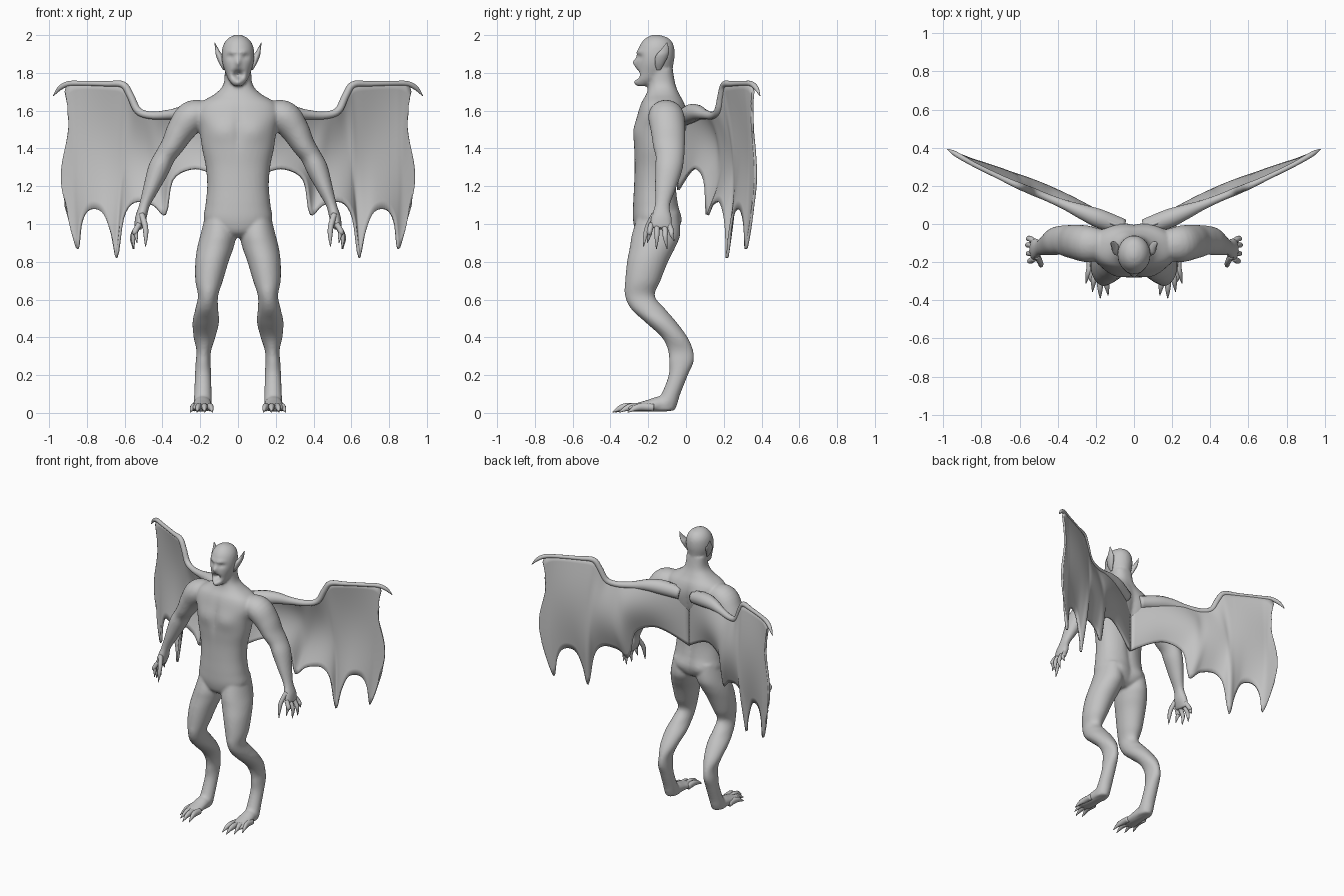
import bpy, bmesh, math
from mathutils import Vector

skin = bpy.data.materials.new("grey_skin")
skin.diffuse_color = (0.55, 0.55, 0.55, 1)


def spline(rows, n):
    """Catmull-Rom interpolation of tuples, n steps per span."""
    out = []
    for i in range(len(rows) - 1):
        p0, p1, p2, p3 = (rows[max(i - 1, 0)], rows[i], rows[i + 1], rows[min(i + 2, len(rows) - 1)])
        for k in range(n):
            t = k / n
            out.append(tuple(0.5 * (2 * b + (c - a) * t + (2 * a - 5 * b + 4 * c - d) * t * t
                                    + (3 * b - a - 3 * c + d) * t ** 3)
                             for a, b, c, d in zip(p0, p1, p2, p3)))
    return out + [tuple(rows[-1])]


def spow(v, e):
    return math.copysign(abs(v) ** e, v)


def skin_rings(bm, rings, mirror, sculpt=None):
    """Bridge rings of points into a closed tube, optionally mirrored in x."""
    for s in ((1, -1) if mirror else (1,)):
        vr = []
        for r in rings:
            pts = [sculpt(p.copy()) if sculpt else p for p in r]
            vr.append([bm.verts.new((p.x * s, p.y, p.z)) for p in pts])
        n = len(vr[0])
        for a, b in zip(vr, vr[1:]):
            for i in range(n):
                bm.faces.new((a[i], a[(i + 1) % n], b[(i + 1) % n], b[i]))
        bm.faces.new(vr[0])
        bm.faces.new(vr[-1])


def stack(bm, rows, mirror=False, e=2.0, sides=32, sculpt=None):
    """Horizontal sections (z, x min, x max, y front, y back)."""
    rings = []
    for z, x0, x1, y0, y1 in spline(rows, 6):
        ring = []
        for i in range(sides):
            a = 2 * math.pi * i / sides
            ring.append(Vector(((x0 + x1) / 2 + (x1 - x0) / 2 * spow(math.cos(a), 2 / e),
                                (y0 + y1) / 2 + (y1 - y0) / 2 * spow(math.sin(a), 2 / e), z)))
        rings.append(ring)
    skin_rings(bm, rings, mirror, sculpt)


def limb(bm, rows, sides=16, n=5):
    """Sections across a path (x, y, z, radius a, radius b), mirrored."""
    rows = spline(rows, n)
    rings = []
    for i, (x, y, z, a, b) in enumerate(rows):
        t = (Vector(rows[min(i + 1, len(rows) - 1)][:3]) - Vector(rows[max(i - 1, 0)][:3])).normalized()
        ref = Vector((1, 0, 0)) if abs(t.y) > 0.75 else Vector((0, 1, 0))
        u = t.cross(ref).normalized()
        v = t.cross(u)
        rings.append([Vector((x, y, z)) + u * a * math.cos(q) + v * b * math.sin(q)
                      for q in (2 * math.pi * k / sides for k in range(sides))])
    skin_rings(bm, rings, True)


def finish(bm, name):
    bmesh.ops.recalc_face_normals(bm, faces=bm.faces)
    me = bpy.data.meshes.new(name)
    bm.to_mesh(me)
    bm.free()
    me.materials.append(skin)
    for p in me.polygons:
        p.use_smooth = True
    ob = bpy.data.objects.new(name, me)
    bpy.context.collection.objects.link(ob)
    return ob


def bump(p, x, z, sx, sz):
    return math.exp(-((abs(p.x) - x) / sx) ** 2 - ((p.z - z) / sz) ** 2)


def face_shape(p):
    # mouth, eye sockets, brow, nose and chin
    if p.y < -0.19:
        p.y += 0.06 * bump(p, 0, 1.79, 0.026, 0.02) + 0.016 * bump(p, 0.038, 1.885, 0.02, 0.013)
        p.y -= (0.022 * bump(p, 0, 1.855, 0.014, 0.02) + 0.01 * bump(p, 0.03, 1.91, 0.03, 0.012)
                + 0.012 * bump(p, 0, 1.75, 0.02, 0.012))
    return p


def chest_shape(p):
    # chest muscles in front, spine groove and shoulder blades behind
    if p.y < -0.18:
        p.y -= 0.012 * bump(p, 0.09, 1.49, 0.07, 0.06) - 0.008 * bump(p, 0, 1.5, 0.02, 0.12)
    elif p.y > -0.12:
        p.y += 0.018 * bump(p, 0.1, 1.52, 0.06, 0.1) + 0.015 * bump(p, 0.09, 1.02, 0.06, 0.06)
        p.y -= 0.014 * bump(p, 0, 1.3, 0.025, 0.3)
    return p


# Body: torso, head, legs, feet and arms fused into one skin
bm = bmesh.new()
stack(bm, [(z, -w, w, f, b) for z, w, f, b in [
    (0.93, 0.05, -0.23, -0.09), (0.96, 0.13, -0.265, -0.05), (1.02, 0.18, -0.28, -0.03),
    (1.1, 0.172, -0.28, -0.04), (1.2, 0.163, -0.275, -0.05), (1.3, 0.17, -0.272, -0.045),
    (1.4, 0.19, -0.275, -0.03), (1.5, 0.205, -0.272, -0.01), (1.58, 0.225, -0.257, 0.0),
    (1.64, 0.2, -0.238, -0.01), (1.69, 0.12, -0.21, -0.035), (1.74, 0.077, -0.197, -0.055),
    (1.82, 0.07, -0.19, -0.07)]], e=2.3, sides=48, sculpt=chest_shape)
stack(bm, [(z, -w, w, f, b) for z, w, f, b in [
    (1.73, 0.022, -0.262, -0.2), (1.76, 0.048, -0.272, -0.13), (1.8, 0.066, -0.268, -0.08),
    (1.85, 0.082, -0.264, -0.066), (1.9, 0.086, -0.259, -0.06), (1.95, 0.077, -0.242, -0.067),
    (1.985, 0.05, -0.212, -0.095), (2.002, 0.012, -0.175, -0.145)]], sides=64, sculpt=face_shape)
stack(bm, [(1.06, 0.03, 0.17, -0.25, -0.04), (0.95, 0.01, 0.197, -0.285, -0.03),
           (0.88, 0.022, 0.215, -0.297, -0.055), (0.8, 0.05, 0.226, -0.312, -0.095),
           (0.7, 0.08, 0.226, -0.322, -0.135), (0.62, 0.105, 0.212, -0.323, -0.165),
           (0.55, 0.105, 0.226, -0.29, -0.11), (0.48, 0.1, 0.241, -0.215, -0.05),
           (0.4, 0.12, 0.235, -0.128, 0.008), (0.33, 0.142, 0.22, -0.095, 0.038),
           (0.27, 0.145, 0.224, -0.09, 0.04), (0.2, 0.142, 0.228, -0.092, 0.01),
           (0.1, 0.14, 0.232, -0.13, -0.03), (0.05, 0.14, 0.235, -0.17, -0.045),
           (0.012, 0.145, 0.23, -0.19, -0.06)], mirror=True)
limb(bm, [(0.187, -0.07, 0.04, 0.03, 0.04), (0.188, -0.13, 0.047, 0.042, 0.047),
          (0.19, -0.2, 0.037, 0.032, 0.052), (0.19, -0.27, 0.028, 0.021, 0.055),
          (0.185, -0.3, 0.026, 0.012, 0.045)])
limb(bm, [(0.15, -0.11, 1.59, 0.06, 0.075), (0.24, -0.105, 1.57, 0.085, 0.095),
          (0.3, -0.095, 1.5, 0.076, 0.092), (0.345, -0.09, 1.42, 0.062, 0.085),
          (0.385, -0.085, 1.36, 0.055, 0.076), (0.42, -0.092, 1.29, 0.057, 0.072),
          (0.46, -0.11, 1.19, 0.042, 0.055), (0.495, -0.125, 1.1, 0.028, 0.04),
          (0.515, -0.13, 1.03, 0.03, 0.056), (0.53, -0.135, 0.975, 0.02, 0.06)], sides=24)
body = finish(bm, "body")
m = body.modifiers.new("fuse", 'REMESH')
m.mode = 'VOXEL'
m.voxel_size = 0.009
m.use_smooth_shade = True
m = body.modifiers.new("soften", 'SMOOTH')
m.factor = 0.5
m.iterations = 4

# Fingers and thumb with claws
bm = bmesh.new()
for y0, y1, x1, z1 in [(-0.182, -0.205, 0.535, 0.9), (-0.152, -0.157, 0.55, 0.868),
                       (-0.12, -0.1, 0.555, 0.868), (-0.092, -0.062, 0.55, 0.91)]:
    ym = (y0 + y1) / 2
    limb(bm, [(0.522, y0, 1.0, 0.015, 0.015), (0.545, ym, 0.96, 0.015, 0.015),
              (x1 + 0.005, ym, 0.925 if z1 < 0.9 else 0.945, 0.012, 0.012), (x1, y1, z1, 0.002, 0.002)], 10)
limb(bm, [(0.51, -0.165, 1.05, 0.016, 0.018), (0.492, -0.2, 0.99, 0.015, 0.015),
          (0.488, -0.215, 0.94, 0.012, 0.012), (0.49, -0.225, 0.88, 0.002, 0.002)], 10)
finish(bm, "fingers")

# Toes with claws
bm = bmesh.new()
for x0, x1, y1 in [(0.148, 0.135, -0.375), (0.178, 0.177, -0.39), (0.208, 0.218, -0.355), (0.232, 0.252, -0.31)]:
    limb(bm, [(x0, y1 + 0.14, 0.028, 0.02, 0.018), (x0, y1 + 0.085, 0.032, 0.021, 0.018),
              ((x0 + x1) / 2, y1 + 0.045, 0.026, 0.016, 0.013), (x1, y1, 0.003, 0.002, 0.002)], 10)
finish(bm, "toes")

# Pointed ears
bm = bmesh.new()
stack(bm, [(1.815, 0.07, 0.078, -0.155, -0.135), (1.85, 0.074, 0.1, -0.165, -0.115),
           (1.89, 0.08, 0.116, -0.16, -0.095), (1.92, 0.1, 0.12, -0.135, -0.09),
           (1.96, 0.121, 0.125, -0.103, -0.098)], mirror=True, sides=16)
finish(bm, "ears")


# Wings: ribs from leading edge to ragged trailing edge
def wing_y(x):
    knots = [(0, -0.04), (0.2, 0.035), (0.385, 0.11), (0.64, 0.215), (0.845, 0.315), (1.0, 0.405)]
    for (a, ya), (b, yb) in zip(knots, knots[1:]):
        if x <= b:
            return ya + (yb - ya) * (x - a) / (b - a)
    return 0.405


ribs = spline([(0.0, 1.6, 0.0, 1.18), (0.18, 1.63, 0.15, 1.27), (0.33, 1.61, 0.25, 1.29),
               (0.41, 1.585, 0.35, 1.23), (0.46, 1.585, 0.385, 1.05), (0.5, 1.59, 0.45, 1.1),
               (0.53, 1.61, 0.55, 1.115), (0.56, 1.67, 0.61, 1.03), (0.59, 1.73, 0.642, 0.82),
               (0.62, 1.75, 0.67, 0.94), (0.7, 1.752, 0.71, 1.05), (0.77, 1.754, 0.76, 1.08),
               (0.83, 1.755, 0.805, 1.06), (0.87, 1.753, 0.832, 0.99), (0.895, 1.745, 0.848, 0.867),
               (0.91, 1.72, 0.885, 0.97), (0.915, 1.7, 0.913, 1.1)], 4)
bm = bmesh.new()
STEPS = 16
for s in (1, -1):
    grid = []
    for i, (tx, tz, bx, bz) in enumerate(ribs):
        col = []
        for k in range(STEPS + 1):
            t = k / STEPS
            x = tx + (bx - tx) * t - (i / (len(ribs) - 1)) ** 8 * 0.022 * math.sin(2 * math.pi * t)
            x = max(x, 0)
            y = wing_y(x) + 0.06 * math.sin(math.pi * t) * math.sin(math.pi * min(x / 0.95, 1))
            col.append(bm.verts.new((x * s, y, tz + (bz - tz) * t)))
        grid.append(col)
    for a, b in zip(grid, grid[1:]):
        for k in range(STEPS):
            bm.faces.new((a[k], a[k + 1], b[k + 1], b[k]))
wings = finish(bm, "wing_membranes")
m = wings.modifiers.new("thickness", 'SOLIDIFY')
m.thickness = 0.014
m.offset = 0

# Wing arm along the leading edge, ending in a hooked claw
bm = bmesh.new()
limb(bm, [(x, wing_y(x), z, r, r) for x, z, r in [
    (0.06, 1.56, 0.045), (0.18, 1.585, 0.05), (0.27, 1.59, 0.04), (0.36, 1.58, 0.026), (0.46, 1.575, 0.02),
    (0.53, 1.6, 0.02), (0.57, 1.68, 0.019), (0.61, 1.738, 0.018), (0.7, 1.742, 0.014), (0.83, 1.745, 0.013),
    (0.9, 1.742, 0.014), (0.945, 1.718, 0.012), (0.978, 1.678, 0.002)]], 14)
finish(bm, "wing_arms")
